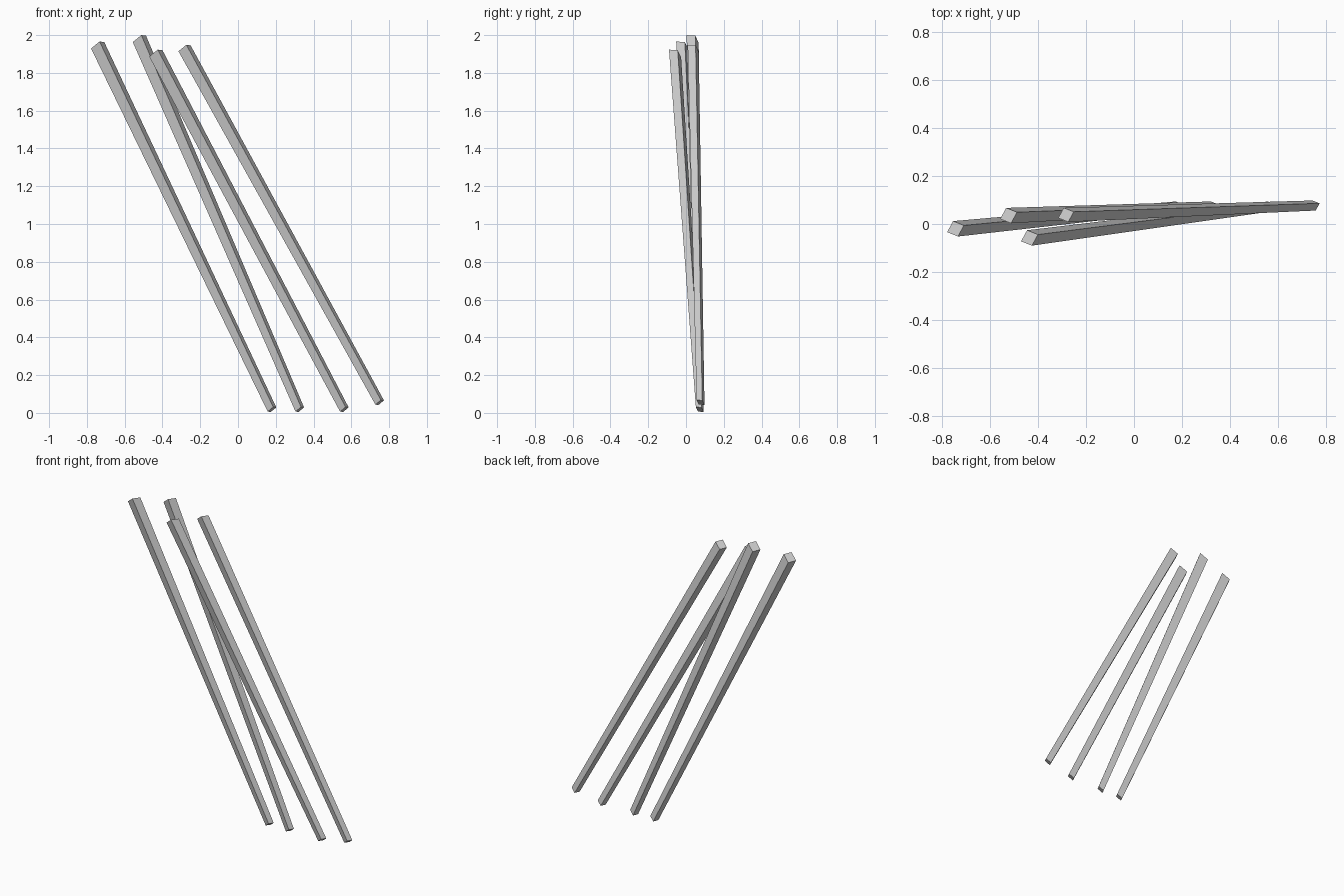
import bpy
import bmesh
from mathutils import Vector

cube = bpy.data.objects.get("Cube")
if cube:
    bpy.data.objects.remove(cube, do_unlink=True)

grey = bpy.data.materials.new("plain_grey")
grey.use_nodes = True
GREY = (0.6, 0.6, 0.6, 1)
grey.diffuse_color = GREY
grey.node_tree.nodes["Principled BSDF"].inputs["Base Color"].default_value = GREY

# The tilted square section shared by all beams: two half diagonals
DIAG_A = Vector((0.035, 0.014, 0.017))
DIAG_B = Vector((0.010, -0.032, 0.020))
SECTION = (-DIAG_A, DIAG_B, DIAG_A, -DIAG_B)


def beam(name, foot, head, foot_scale=0.65, head_scale=1.0):
    """Straight four-sided beam, thinner at the foot."""
    bm = bmesh.new()
    lower = [bm.verts.new(Vector(foot) + p * foot_scale) for p in SECTION]
    upper = [bm.verts.new(Vector(head) + p * head_scale) for p in SECTION]
    bm.faces.new(lower[::-1])
    bm.faces.new(upper)
    for i in range(4):
        j = (i + 1) % 4
        bm.faces.new((lower[i], lower[j], upper[j], upper[i]))
    bmesh.ops.recalc_face_normals(bm, faces=bm.faces)
    mesh = bpy.data.meshes.new(name)
    bm.to_mesh(mesh)
    bm.free()
    mesh.materials.append(grey)
    obj = bpy.data.objects.new(name, mesh)
    bpy.context.collection.objects.link(obj)


# Four leaning beams, from the right side to the left
beam("right_beam", (0.18, 0.073, 0.018), (-0.743, -0.02, 1.946))
beam("inner_right_beam", (0.327, 0.073, 0.018), (-0.522, 0.035, 1.98))
beam("inner_left_beam", (0.563, 0.073, 0.018), (-0.435, -0.058, 1.903))
beam("left_beam", (0.75, 0.077, 0.055), (-0.283, 0.038, 1.93), head_scale=0.92)
